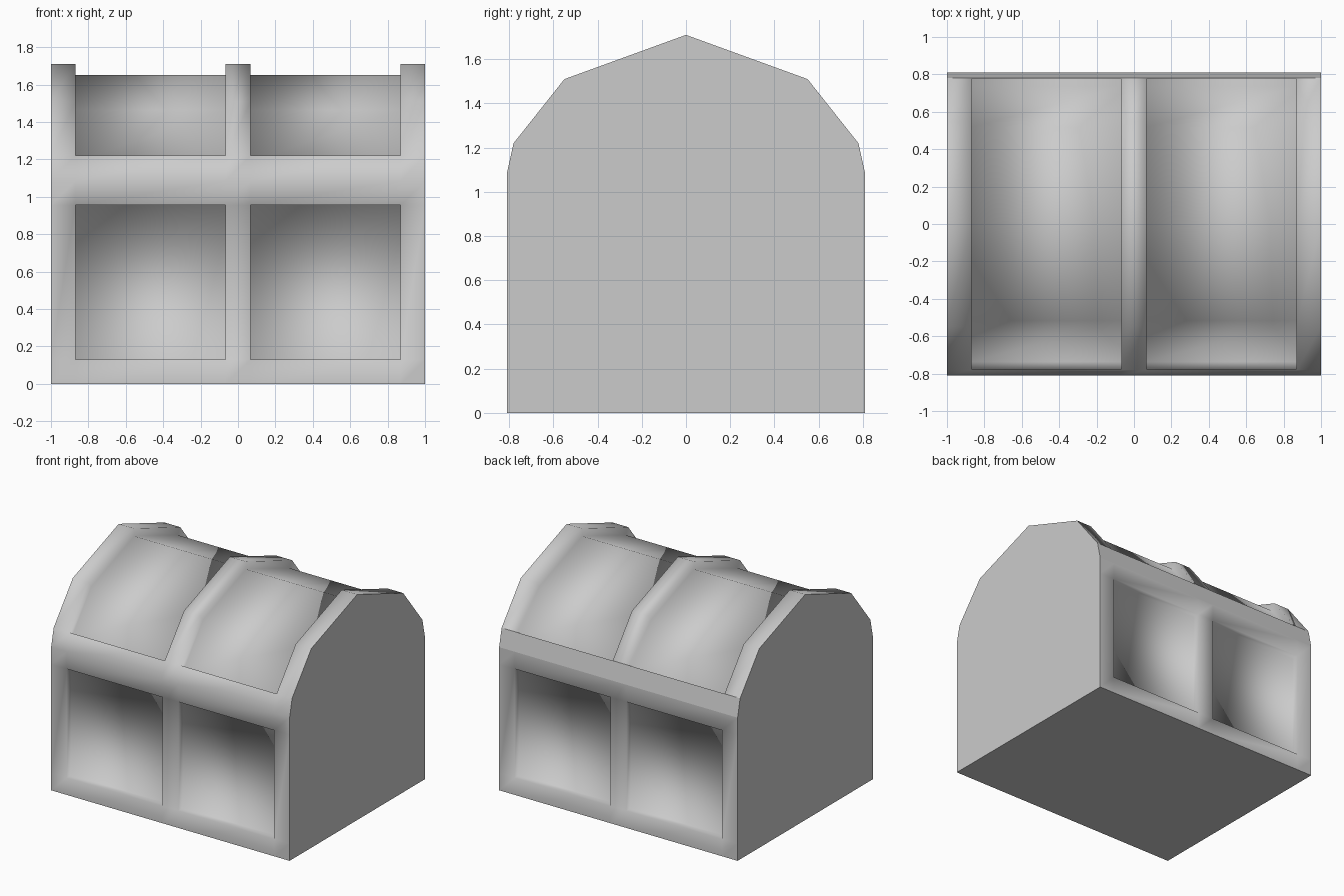
import bpy
import bmesh
from mathutils import Vector

if "Cube" in bpy.data.objects:
    bpy.data.objects.remove(bpy.data.objects["Cube"])

DEPTH = 0.055
COLUMNS = [-1.0, -0.87, -0.068, 0.068, 0.87, 1.0]

# Cross-section (y, z), front half mirrored to the back
half = [(-0.81, 0), (-0.81, 0.13), (-0.81, 0.955), (-0.81, 1.085),
        (-0.78, 1.22), (-0.55, 1.51)]
ring = [Vector(p) for p in half + [(0, 1.71)] + [(-y, z) for y, z in reversed(half)]]
N = len(ring)

# Recessed runs along the cross-section: front wall, lid, back wall
RUNS = [(1, 2), (4, 8), (10, 11)]
PANEL_COLUMNS = (1, 3)


def seg_normal(i):
    d = (ring[i + 1] - ring[i]).normalized()
    return Vector((d.y, -d.x))          # points into the chest


def inset_point(i, first, last):
    if i == first:
        return ring[i] + seg_normal(i) * DEPTH
    if i == last:
        return ring[i] + seg_normal(i - 1) * DEPTH
    a, b = seg_normal(i - 1), seg_normal(i)
    return ring[i] + (a + b) * DEPTH / (1 + a.dot(b))


bm = bmesh.new()
grid = [[bm.verts.new((x, p.x, p.y)) for p in ring] for x in COLUMNS]


def face(verts, smooth=True):
    f = bm.faces.new(verts)
    f.smooth = smooth


# Frame: bands and rails around the panels, plus the flat underside
for c in range(len(COLUMNS) - 1):
    for i in range(N):
        j = (i + 1) % N
        recessed = c in PANEL_COLUMNS and any(a <= i < b for a, b in RUNS)
        if not recessed:
            face([grid[c][i], grid[c + 1][i], grid[c + 1][j], grid[c][j]],
                 i not in (N - 1, 8))

# Sunken panels with their walls
for c in PANEL_COLUMNS:
    for a, b in RUNS:
        lo, hi = [], []
        for i in range(a, b + 1):
            p = inset_point(i, a, b)
            lo.append(bm.verts.new((COLUMNS[c], p.x, p.y)))
            hi.append(bm.verts.new((COLUMNS[c + 1], p.x, p.y)))
        L, R = grid[c][a:b + 1], grid[c + 1][a:b + 1]
        for k in range(b - a):
            face([lo[k], hi[k], hi[k + 1], lo[k + 1]])
            face([L[k], lo[k], lo[k + 1], L[k + 1]])
            face([hi[k], R[k], R[k + 1], hi[k + 1]])
        face([L[0], R[0], hi[0], lo[0]])
        face([lo[-1], hi[-1], R[-1], L[-1]])

# Flat ends
face(grid[0], False)
face(list(reversed(grid[-1])), False)

bmesh.ops.recalc_face_normals(bm, faces=bm.faces[:])
mesh = bpy.data.meshes.new("chest")
bm.to_mesh(mesh)
bm.free()
chest = bpy.data.objects.new("chest", mesh)
bpy.context.collection.objects.link(chest)
